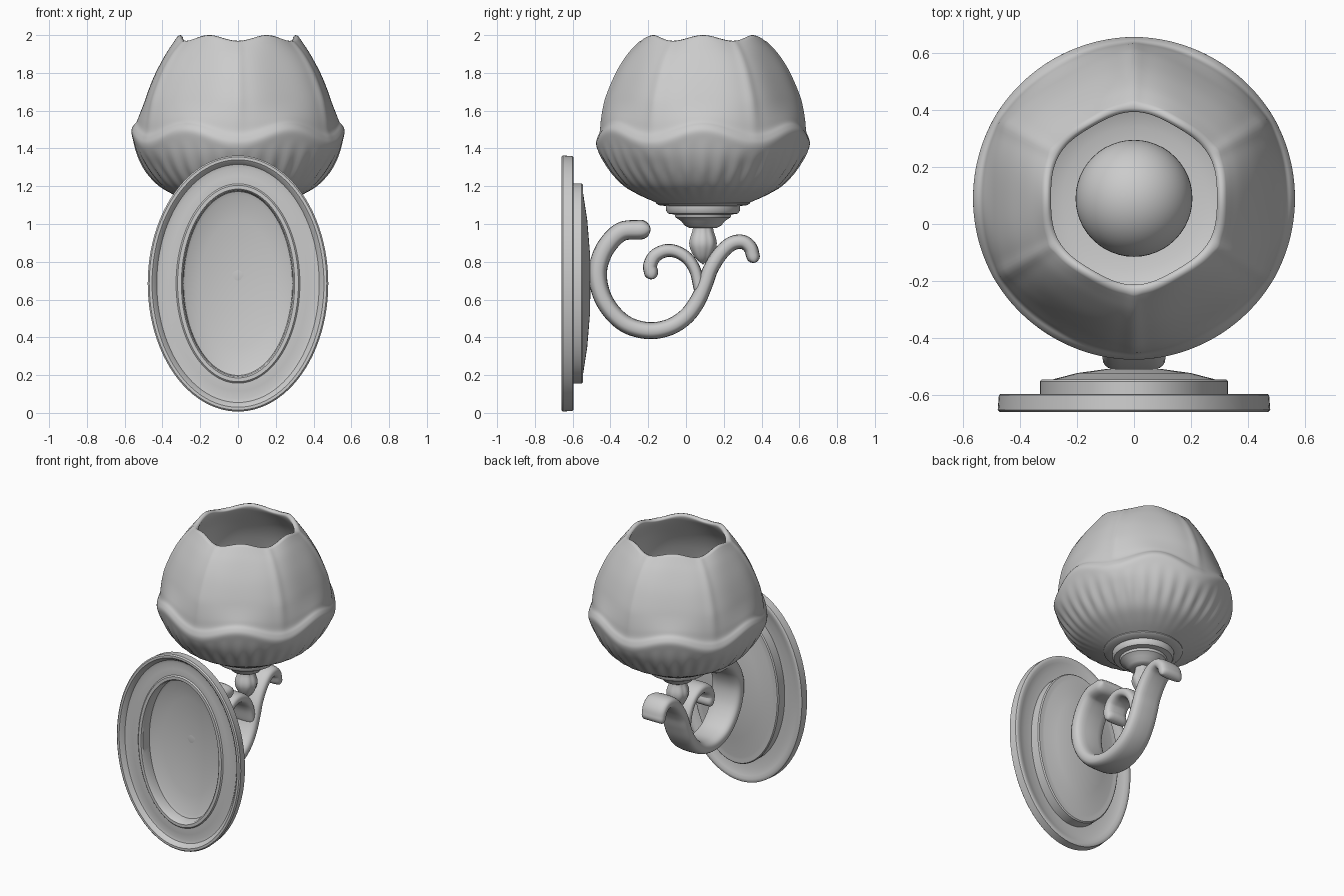
import bpy, bmesh, math
from mathutils import Vector

if "Cube" in bpy.data.objects:
    bpy.data.objects.remove(bpy.data.objects["Cube"])

CY = 0.09  # lamp axis in y


def spline(pts, n):
    """Catmull-Rom resample of a list of points."""
    p = [Vector(q) for q in pts]
    p = [2 * p[0] - p[1]] + p + [2 * p[-1] - p[-2]]
    out = []
    for i in range(1, len(p) - 2):
        a, b, c, d = p[i - 1:i + 3]
        for k in range(n):
            t = k / n
            out.append(0.5 * (2 * b + (c - a) * t + (2 * a - 5 * b + 4 * c - d) * t * t
                              + (3 * b - a - 3 * c + d) * t ** 3))
    return out + [p[-2]]


def skin(name, rings, angle=35):
    """Bridge closed rings of equal size into a capped solid."""
    bm = bmesh.new()
    vr = [[bm.verts.new(v) for v in r] for r in rings]
    n = len(vr[0])
    for a, b in zip(vr, vr[1:]):
        for j in range(n):
            k = (j + 1) % n
            bm.faces.new((a[j], a[k], b[k], b[j]))
    bm.faces.new(vr[0])
    bm.faces.new(vr[-1])
    bmesh.ops.remove_doubles(bm, verts=bm.verts, dist=1e-5)
    bmesh.ops.recalc_face_normals(bm, faces=bm.faces)
    me = bpy.data.meshes.new(name)
    bm.to_mesh(me)
    bm.free()
    ob = bpy.data.objects.new(name, me)
    bpy.context.collection.objects.link(ob)
    bpy.ops.object.select_all(action='DESELECT')
    ob.select_set(True)
    bpy.context.view_layer.objects.active = ob
    bpy.ops.object.shade_smooth_by_angle(angle=math.radians(angle))
    return ob


def around(r, z, t):
    return Vector((r * math.cos(t), CY + r * math.sin(t), z))


def lathe(name, pts, seg=64, place=lambda r, z, t, i: around(r, z, t), angle=35):
    rings = [[place(p[0], p[1], 2 * math.pi * j / seg, i) for j in range(seg)]
             for i, p in enumerate(pts)]
    return skin(name, rings, angle)


def scroll(name, path, thick, width, n=6, seg=24):
    """Sweep a soft rectangular strap along a y-z path, with rounded ends."""
    c = spline(path, n)
    m = len(c) - 1
    tan = [(c[min(i + 1, m)] - c[max(i - 1, 0)]).normalized() for i in range(m + 1)]
    at = lambda r, u: r[0] + (r[1] - r[0]) * u
    st = [(c[i], tan[i], at(thick, i / m), at(width, i / m)) for i in range(m + 1)]

    def cap(s, sign):
        p, t, h, w = s
        return [(p + t * sign * h * math.sin(a), t, h * math.cos(a), w - h * 0.5 * (1 - math.cos(a)))
                for a in (0.3, 0.6, 0.9, 1.2, 1.45)]
    st = cap(st[0], -1)[::-1] + st + cap(st[-1], 1)
    rings = []
    for p, t, h, w in st:
        ring = []
        for j in range(seg):
            a = 2 * math.pi * j / seg
            ca, sa = math.cos(a), math.sin(a)
            x = w * math.copysign(abs(ca) ** 0.6, ca)
            o = h * math.copysign(abs(sa) ** 0.75, sa)
            ring.append(Vector((x, p[0] - t[1] * o, p[1] + t[0] * o)))
        rings.append(ring)
    return skin(name, rings, 50)


# Oval wall plate: thin stepped shell, hollow at the back
def oval(a, y, t, i):
    b = a + 0.2 if a > 0.29 else a * 0.49 / 0.29
    return Vector((a * math.cos(t), y, 0.685 + b * math.sin(t)))


plate = [(0, -.513), (.1, -.518), (.2, -.534), (.275, -.556), (.288, -.565), (.292, -.63),
         (.30, -.64), (.32, -.64), (.328, -.632), (.37, -.632), (.41, -.627), (.43, -.632),
         (.445, -.652), (.455, -.66), (.47, -.66), (.478, -.652), (.474, -.60), (.468, -.596),
         (.45, -.596), (.43, -.603), (.39, -.615), (.33, -.617), (.33, -.552), (.323, -.545),
         (.30, -.545), (.285, -.545), (.2, -.523), (.1, -.509), (0, -.505)]
lathe("wall_plate", plate, 96, oval)

# Scrolled arm and its inner curl
arm = [(-.24, .97), (-.34, .96), (-.415, .89), (-.458, .80), (-.466, .71), (-.44, .61),
       (-.38, .52), (-.30, .46), (-.19, .435), (-.085, .455), (0, .51), (.06, .59), (.10, .68),
       (.13, .76), (.18, .84), (.24, .895), (.30, .905), (.34, .875), (.355, .83)]
scroll("scroll_arm", arm, (.052, .036), (.117, .085))
curl = [(-.185, .745), (-.19, .78), (-.165, .83), (-.11, .858), (-.05, .853), (.01, .815),
        (.05, .75), (.07, .66)]
scroll("inner_curl", curl, (.038, .03), (.08, .08))

# Lobed bud between the arm and the cup
bud = spline([(0, .785), (.04, .82), (.066, .87), (.07, .91), (.055, .96), (.045, 1.0), (0, 1.0)], 4)
lathe("bud", bud, 48, lambda r, z, t, i: around(r * (1 + .07 * abs(math.cos(4 * t)) - .04), z, t), 50)

# Stepped cup under the shade
cup = [(0, .98), (.075, .98), (.095, .99), (.115, 1.015), (.145, 1.035), (.15, 1.05), (.185, 1.055),
       (.195, 1.07), (.195, 1.095), (.235, 1.1), (.25, 1.11), (.25, 1.125), (0, 1.13)]
lathe("shade_cup", cup)

# Tulip shade: six petals, scalloped ledge and rim, fluted lower bowl
outer = spline([(.22, 1.105), (.25, 1.115), (.33, 1.15), (.415, 1.2), (.48, 1.27), (.53, 1.35),
                (.557, 1.42), (.565, 1.46), (.555, 1.49), (.54, 1.515), (.53, 1.56), (.513, 1.62),
                (.487, 1.7), (.445, 1.8), (.39, 1.9), (.35, 1.96), (.325, 1.995)], 4)
inner = spline([(.31, 2.0), (.297, 1.985), (.31, 1.95), (.355, 1.88), (.405, 1.8), (.45, 1.7),
                (.485, 1.57), (.495, 1.43), (.455, 1.32), (.38, 1.22), (.25, 1.155), (0, 1.15)], 3)


def petal(r, z, t, i):
    c = math.cos(6 * t)                                   # +1 mid petal, -1 at a seam
    up = min(max((z - 1.45) / .2, 0), 1)
    rim = min(max((z - 1.8) / .2, 0), 1) ** 2
    ledge = math.exp(-((z - 1.46) / .1) ** 2)
    scale = 1 - .02 * up * c
    if i < len(outer):
        seam = ((t - math.pi / 6) % (math.pi / 3))
        seam = min(seam, math.pi / 3 - seam)
        scale += .018 * up * math.exp(-(seam / .06) ** 2)
        low = max(0, 1 - abs(z - 1.27) / .15)
        scale += .012 * low * math.cos(36 * t)
    return around(r * scale, z + .035 * ledge * c + .015 * rim * (c - 1), t)


lathe("petal_shade", outer + inner, 216, petal, 60)

# Round bulb on a short neck
R, ZB = .205, 1.40
ball = [(R * math.sin(a), ZB - R * math.cos(a)) for a in
        [math.radians(25 + 155 * k / 24) for k in range(25)]]
lathe("bulb", [(0, 1.13), (.085, 1.13)] + ball, 48)
